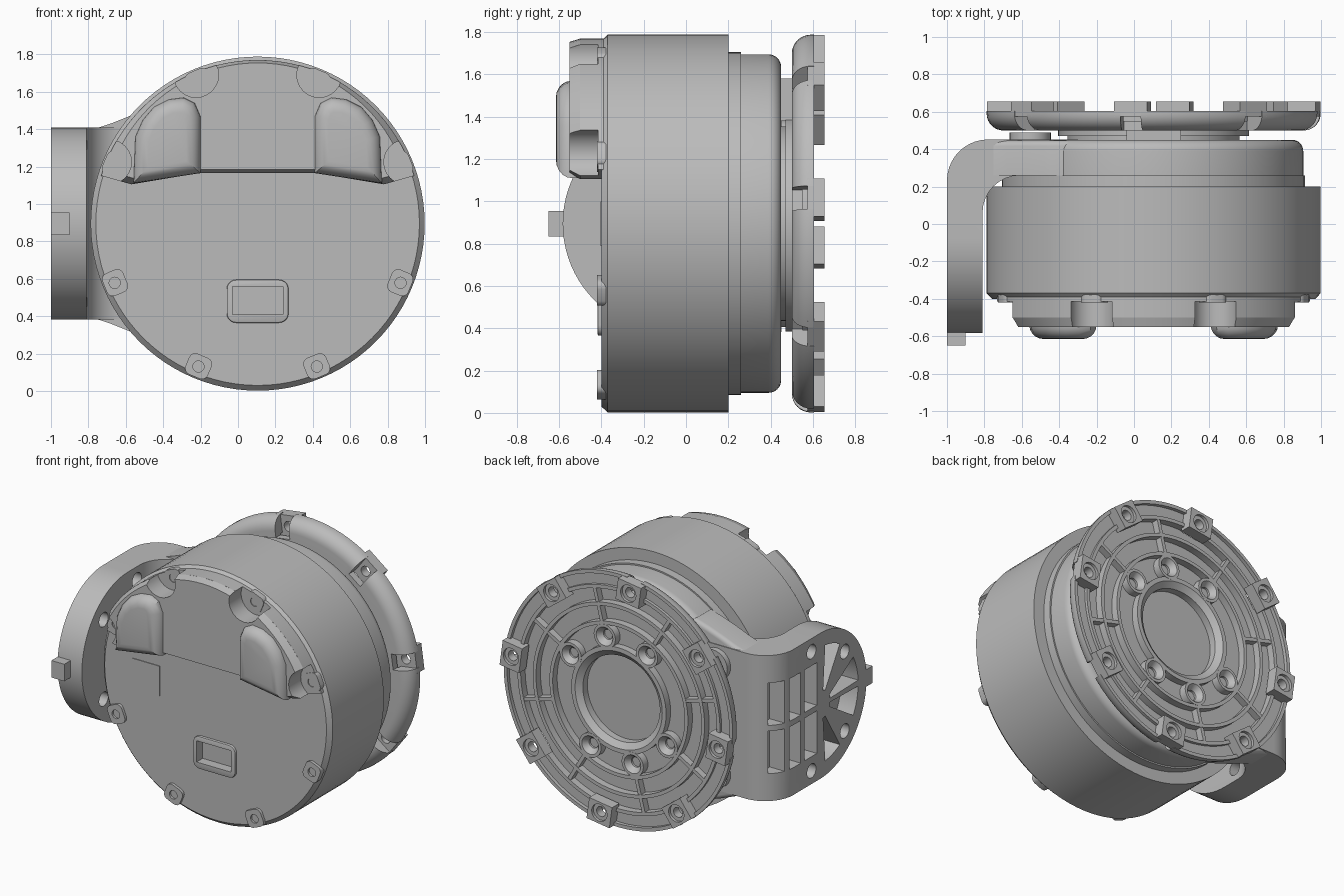
import bpy, bmesh
from math import sin, cos, pi, radians
from mathutils import Matrix, Vector

if "Cube" in bpy.data.objects:
    bpy.data.objects.remove(bpy.data.objects["Cube"])

CX, CZ = 0.105, 0.895          # main axis, running along y
parts = []

grey = bpy.data.materials.new("neutral grey")
grey.use_nodes = True
grey.diffuse_color = (0.5, 0.5, 0.5, 1)
for node in grey.node_tree.nodes:
    if node.type == 'BSDF_PRINCIPLED':
        node.inputs["Base Color"].default_value = (0.5, 0.5, 0.5, 1)


def finish(name, bm, keep=True):
    bmesh.ops.recalc_face_normals(bm, faces=bm.faces[:])
    mesh = bpy.data.meshes.new(name)
    bm.to_mesh(mesh)
    bm.free()
    ob = bpy.data.objects.new(name, mesh)
    bpy.context.collection.objects.link(ob)
    if keep:
        mesh.materials.append(grey)
        parts.append(ob)
    else:
        ob.hide_render = True
    return ob


def arc(cx, cy, r, a0, a1, n=8):
    steps = [radians(a0 + (a1 - a0) * i / n) for i in range(n + 1)]
    return [(cx + r * cos(a), cy + r * sin(a)) for a in steps]


def lathe(bm, pts, cx=CX, cz=CZ, steps=96, closed=False):
    """Spin (radius, y) points about an axis along y."""
    sub = bmesh.new()
    vs = [sub.verts.new((cx + r, y, cz)) for r, y in pts]
    es = [sub.edges.new(p) for p in zip(vs, vs[1:])]
    if closed:
        es.append(sub.edges.new((vs[-1], vs[0])))
    bmesh.ops.spin(sub, geom=vs + es, cent=(cx, 0, cz), axis=(0, 1, 0),
                   angle=2 * pi, steps=steps, use_merge=True)
    bmesh.ops.remove_doubles(sub, verts=sub.verts[:], dist=1e-5)
    tmp = bpy.data.meshes.new("tmp")
    sub.to_mesh(tmp)
    sub.free()
    bm.from_mesh(tmp)
    bpy.data.meshes.remove(tmp)


def prism(bm, pts, axis, lo, hi, bevel=0.0, segments=4, taper=1.0):
    """Extrude an outline along an axis, rounding or shrinking the first end."""
    place = {'x': lambda u, v, t: (t, u, v), 'y': lambda u, v, t: (u, t, v),
             'z': lambda u, v, t: (u, v, t)}[axis]
    n = len(pts)
    mu, mv = sum(p[0] for p in pts) / n, sum(p[1] for p in pts) / n
    a = [bm.verts.new(place(mu + (u - mu) * taper, mv + (v - mv) * taper, lo)) for u, v in pts]
    b = [bm.verts.new(place(u, v, hi)) for u, v in pts]
    front = bm.faces.new(a)
    bm.faces.new(b[::-1])
    for i in range(n):
        bm.faces.new((a[i], b[i], b[(i + 1) % n], a[(i + 1) % n]))
    if bevel:
        bmesh.ops.recalc_face_normals(bm, faces=bm.faces[:])
        bmesh.ops.bevel(bm, geom=front.edges[:], offset=bevel, segments=segments,
                        profile=0.5, affect='EDGES', clamp_overlap=True)


def box(bm, x0, x1, y0, y1, z0, z1):
    prism(bm, [(x0, y0), (x1, y0), (x1, y1), (x0, y1)], 'z', z0, z1)


def radial_box(bm, a, r0, r1, width, y0, y1):
    m = (Matrix.Translation((CX, 0, CZ)) @ Matrix.Rotation(a, 4, 'Y')
         @ Matrix.Translation((0, (y0 + y1) / 2, (r0 + r1) / 2))
         @ Matrix.Diagonal((width, y1 - y0, r1 - r0, 1)))
    bmesh.ops.create_cube(bm, size=1, matrix=m)


def cyl(bm, loc, r, depth, axis='y'):
    turn = Matrix.Rotation(pi / 2, 4, 'X' if axis == 'y' else 'Y')
    bmesh.ops.create_cone(bm, cap_ends=True, segments=24, radius1=r, radius2=r,
                          depth=depth, matrix=Matrix.Translation(loc) @ turn)


def polar(a, r, y):
    return Vector((CX + r * sin(a), y, CZ + r * cos(a)))


def boolean(ob, bm, op='DIFFERENCE'):
    cutter = finish("cutter", bm, keep=False)
    mod = ob.modifiers.new("cut", 'BOOLEAN')
    mod.object, mod.operation, mod.solver = cutter, op, 'EXACT'
    mod.use_self = True
    deps = bpy.context.evaluated_depsgraph_get()
    mesh = bpy.data.meshes.new_from_object(ob.evaluated_get(deps))
    ob.modifiers.clear()
    ob.data = mesh
    bpy.data.objects.remove(cutter)


front_angles = [radians(22.5 + 45 * k) for k in range(8)]
lug_angles = [radians(-8 + 45 * k) for k in range(8)]

# Main drum, stepped, with a rounded back edge and a socket in front
bm = bmesh.new()
lathe(bm, [(0, -.40), (.865, -.40), (.893, -.37), (.893, .20), (.81, .20), (.81, .26), (.80, .26)]
      + arc(.74, .39, .06, 0, 90) + [(0, .45)])
drum = finish("drum", bm)
bm = bmesh.new()
box(bm, -.03, .24, -.5, -.35, .41, .56)
boolean(drum, bm)

# Socket frame and label plate
bm = bmesh.new()
outline = []
for x, z, a in ((.22, .545, 0), (-.01, .545, 90), (-.01, .415, 180), (.22, .415, 270)):
    outline += arc(x, z, .05, a, a + 90, 5)
prism(bm, outline, 'y', -.418, -.39, .008, 2)
frame = finish("socket_frame", bm)
bm = bmesh.new()
box(bm, -.03, .24, -.5, -.35, .41, .56)
boolean(frame, bm)
bm = bmesh.new()
box(bm, -.54, -.33, -.405, -.395, .79, 1.0)
finish("label_plate", bm)

# Front cover over the upper part with a chamfered face, notched around its screws
low = [(.78, 1.105), (.42, 1.165), (-.21, 1.165), (-.57, 1.105)]
for name, y0, y1, taper in (("cover_base", -.50, -.39, 1), ("cover_face", -.55, -.499, .94)):
    bm = bmesh.new()
    rim = arc(CX, CZ, .875, 163, 17, 40)
    prism(bm, rim + low, 'y', y0, y1, taper=taper)
    cover = finish(name, bm)
    bm = bmesh.new()
    for a in front_angles[:2] + front_angles[-2:]:
        cyl(bm, polar(a, .86, -.56), .12, .29)
    boolean(cover, bm)

# Pair of domed bulges on the cover
bulge = [(-.56, 1.11), (-.20, 1.165), (-.20, 1.47), (-.23, 1.54), (-.29, 1.57), (-.37, 1.56),
         (-.45, 1.52), (-.51, 1.45), (-.55, 1.36)]
for side, sign in (("right", 1), ("left", -1)):
    bm = bmesh.new()
    prism(bm, [(CX + sign * (x - CX), z) for x, z in bulge], 'y', -.615, -.40, .075, 5)
    finish(side + "_bulge", bm)

# Screw pads around the front edge
bm = bmesh.new()
for a in front_angles:
    radial_box(bm, a, .765, .885, .13, -.42, -.37)
upright = [e for e in bm.edges if abs((e.verts[0].co - e.verts[1].co).y) > .03]
bmesh.ops.bevel(bm, geom=upright, offset=.035, segments=4, profile=.5, affect='EDGES')
pads = finish("front_screw_pads", bm)
bm = bmesh.new()
for a in front_angles:
    cyl(bm, polar(a, .827, -.43), .03, .05)
boolean(pads, bm)

# Side arm: bent plate with a round end
bm = bmesh.new()
prism(bm, [(-.81, -.7)] + arc(-.61, .06, .2, 180, 90) + [(-.3, .26), (-.3, .452)]
      + arc(-.78, .232, .22, 90, 180, 10) + [(-1, -.7)], 'z', .3, 1.5)
arm = finish("side_arm", bm)
bm = bmesh.new()
prism(bm, arc(-.07, CZ, .513, 90, 270, 40) + [(.6, CZ - .513), (.6, CZ + .513)], 'x', -1.2, -.2)
boolean(arm, bm, 'INTERSECT')

# Pockets and screw holes in the arm
bm = bmesh.new()
for y0, y1 in ((-.03, .11), (.15, .27), (.31, .40)):
    for z0, z1 in ((-.32, -.02), (.02, .32)):
        box(bm, -1.1, -.87, y0, y1, CZ + z0, CZ + z1)
for a0, a1 in ((96, 120), (150, 177), (183, 210), (240, 264)):
    prism(bm, arc(-.08, CZ, .41, a0, a1, 6) + arc(-.08, CZ, .10, a1 - 5, a0 + 5, 3), 'x', -1.1, -.87)
for s in (1, -1):
    cyl(bm, (-.9, .03, CZ + s * .42), .05, .5, 'x')
    cyl(bm, (-.9, -.34, CZ + s * .28), .05, .5, 'x')
boolean(arm, bm)

# Flared web joining arm to drum
flare = [(-.80, .505), (-.74, .515), (-.68, .535), (-.58, .575), (-.48, .61), (-.38, .64), (-.2, .6)]
bm = bmesh.new()
prism(bm, [(x, CZ + z) for x, z in flare] + [(x, CZ - z) for x, z in flare[::-1]],
      'y', .447, .26, .03)
finish("arm_web", bm)

# Locating tab on the arm tip, bosses behind the web and a key above the hub
bm = bmesh.new()
box(bm, -1, -.90, -.65, -.55, .835, .955)
finish("arm_tab", bm)
bm = bmesh.new()
for s in (1, -1):
    lathe(bm, [(.05, .43), (.05, .49), (.11, .49), (.11, .43)], -.555, CZ + s * .38, 32, True)
finish("arm_bosses", bm)
bm = bmesh.new()
box(bm, -.04, .25, .44, .51, 1.38, 1.58)
finish("hub_key", bm)

# Rear flange with hub, central bore and ring ribs
bm = bmesh.new()
ribs = []
for r in (.79, .67, .54):
    ribs += [(r, .55), (r, .60), (r - .025, .60), (r - .025, .55)]
ribs[0] = (.79, .58)
lathe(bm, [(0, .44), (.46, .44), (.46, .47), (.51, .47), (.51, .50)] + arc(.803, .59, .09, -90, 0)
      + [(.893, .605), (.868, .605), (.868, .58)] + ribs
      + [(.37, .55), (.37, .60), (.34, .60), (.30, .57), (.30, .52), (0, .52)])
flange = finish("rear_flange", bm)
bm = bmesh.new()
for a in lug_angles:
    radial_box(bm, a, .755, .95, .11, .45, .7)
boolean(flange, bm)

# Spokes between the rings
bm = bmesh.new()
for k in range(8):
    radial_box(bm, radians(14.5 + 45 * k), .53, .78, .025, .545, .597)
finish("flange_spokes", bm)

# Square lugs on the flange edge, drilled and counterbored
bm = bmesh.new()
for a in lug_angles:
    radial_box(bm, a, .735, .887, .18, .575, .655)
lugs = finish("flange_lugs", bm)
bm = bmesh.new()
for a in lug_angles:
    p = polar(a, .81, 0)
    lathe(bm, [(0, .45), (.035, .45), (.035, .635), (.06, .635), (.06, .7), (0, .7)], p.x, p.z, 24)
boolean(lugs, bm)

# Countersunk screw seats around the bore
bm = bmesh.new()
for k in range(8):
    if k % 4 != 2:
        p = polar(radians(14.5 + 45 * k), .435, 0)
        lathe(bm, [(.035, .54), (.035, .565), (.065, .602), (.085, .602), (.085, .54)],
              p.x, p.z, 24, True)
finish("flange_screw_seats", bm)

# Smooth shading with sharp edges kept
bpy.ops.object.select_all(action='DESELECT')
for ob in parts:
    ob.select_set(True)
bpy.context.view_layer.objects.active = parts[0]
bpy.ops.object.shade_smooth_by_angle(angle=radians(30))
